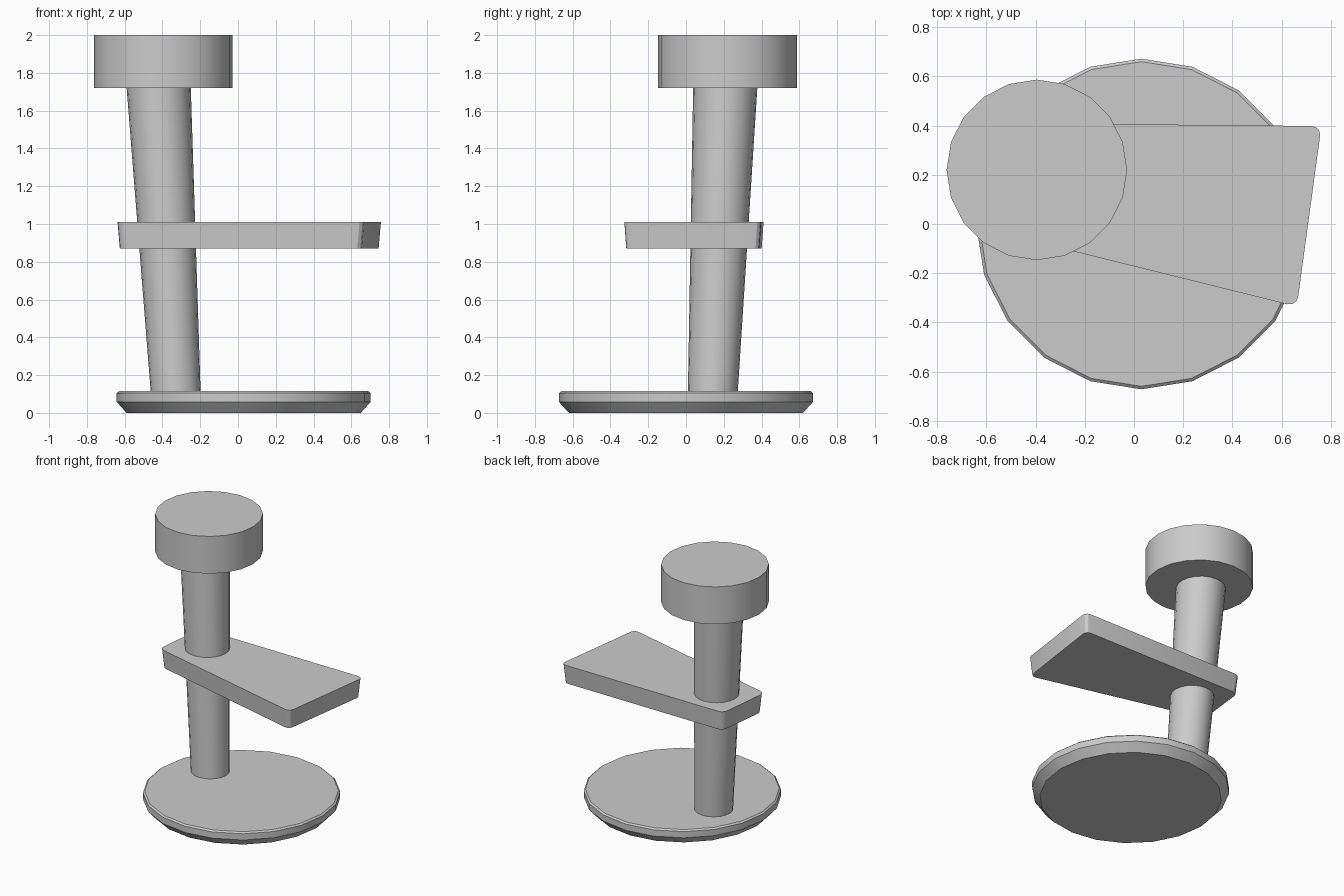
import bpy, bmesh, math

if "Cube" in bpy.data.objects:
    bpy.data.objects.remove(bpy.data.objects["Cube"])


def finish(name, bm):
    bmesh.ops.recalc_face_normals(bm, faces=bm.faces[:])
    mesh = bpy.data.meshes.new(name)
    bm.to_mesh(mesh)
    bm.free()
    ob = bpy.data.objects.new(name, mesh)
    bpy.context.collection.objects.link(ob)
    bpy.ops.object.select_all(action='DESELECT')
    ob.select_set(True)
    bpy.context.view_layer.objects.active = ob
    bpy.ops.object.shade_smooth_by_angle(angle=math.radians(30))
    return ob


def loft(name, rings, sides=20):
    """Capped round solid through rings of (x, y, z, radius)."""
    bm = bmesh.new()
    loops = []
    for x, y, z, r in rings:
        loops.append([bm.verts.new((x + r * math.cos(math.tau * i / sides),
                                    y + r * math.sin(math.tau * i / sides), z))
                      for i in range(sides)])
    for a, b in zip(loops, loops[1:]):
        for i in range(sides):
            j = (i + 1) % sides
            bm.faces.new((a[i], a[j], b[j], b[i]))
    bm.faces.new(loops[0][::-1])
    bm.faces.new(loops[-1])
    return finish(name, bm)


# Round foot with undercut rim and softened top edge
loft("base", [(0.03, 0, z, r) for z, r in
              [(0, 0.62), (0.058, 0.672), (0.105, 0.672), (0.115, 0.66)]])

# Leaning post, widening upward
loft("post", [(-0.33, 0.142, 0.11, 0.132), (-0.42, 0.208, 1.725, 0.17)])

# Round top cushion
loft("top_drum", [(-0.395, 0.22, z, 0.367) for z in (1.72, 2.0)])

# Wedge-shaped shelf, slightly tapered downward, rounded vertical corners
outline = [(-0.642, -0.013), (0.662, -0.336), (0.762, 0.398), (-0.597, 0.411)]
cx, cy = 0.05, 0.11
bm = bmesh.new()
top = [bm.verts.new((x, y, 1.01)) for x, y in outline]
low = [bm.verts.new((x - math.copysign(0.012, x - cx),
                     y - math.copysign(0.010, y - cy), 0.87)) for x, y in outline]
bm.faces.new(top)
bm.faces.new(low[::-1])
for i in range(4):
    j = (i + 1) % 4
    bm.faces.new((low[i], low[j], top[j], top[i]))
corners = [bm.edges.get((low[i], top[i])) for i in range(4)]
bmesh.ops.bevel(bm, geom=corners, offset=0.04, segments=3, profile=0.5, affect='EDGES')
finish("shelf", bm)
